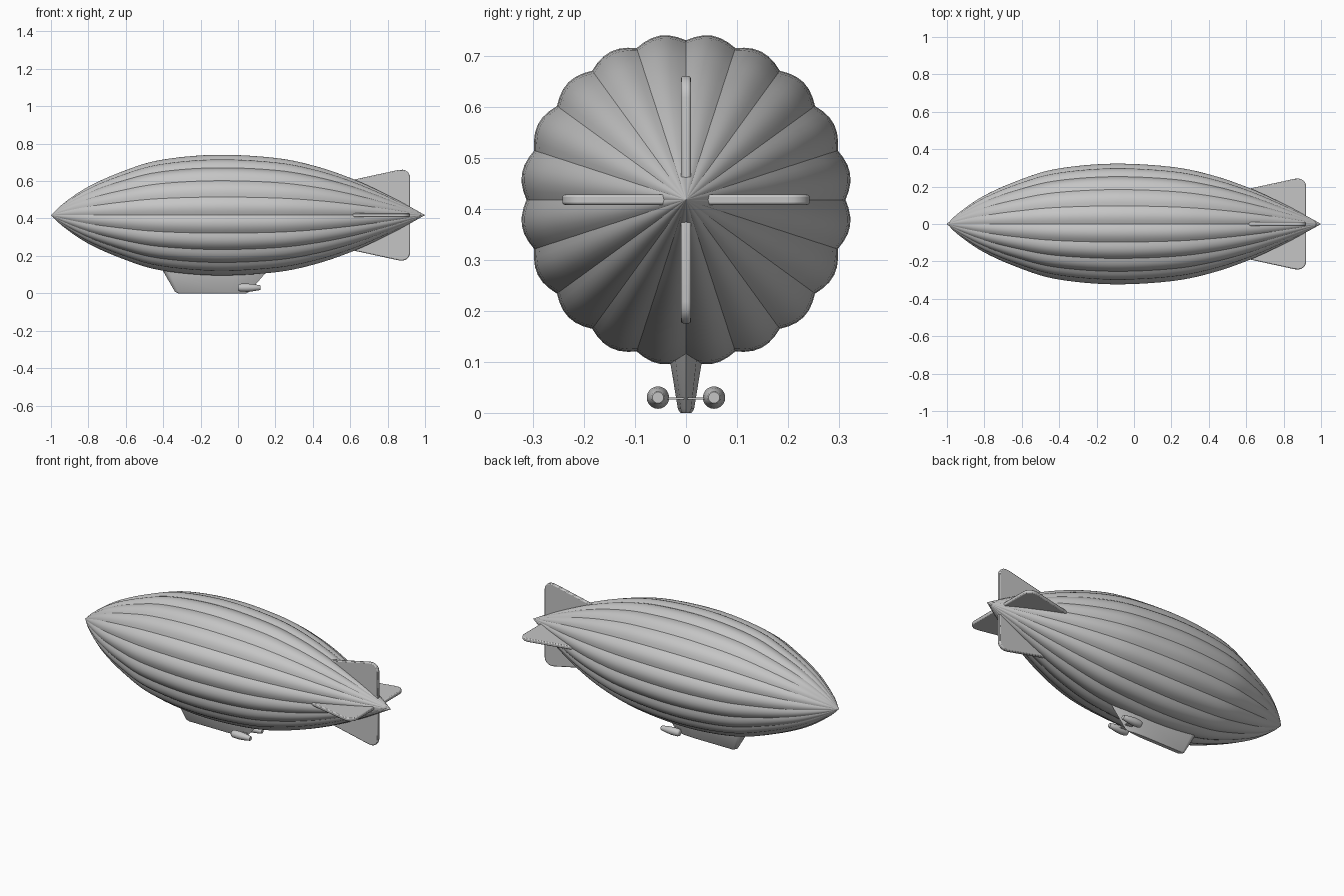
import bpy
import bmesh
import math
from mathutils import Matrix, Vector

cube = bpy.data.objects.get("Cube")
if cube:
    bpy.data.objects.remove(cube, do_unlink=True)

AXIS_Z = 0.418
LOBES = 20
LOBE_STEPS = 6

grey = bpy.data.materials.new("airship grey")
grey.use_nodes = True
grey.diffuse_color = (0.56, 0.56, 0.56, 1)
grey.node_tree.nodes["Principled BSDF"].inputs["Base Color"].default_value = grey.diffuse_color


def finish(name, bm, angle=30, bevel=0):
    """Turn a bmesh into a shaded object with the grey material."""
    bmesh.ops.recalc_face_normals(bm, faces=bm.faces)
    mesh = bpy.data.meshes.new(name)
    bm.to_mesh(mesh)
    bm.free()
    mesh.materials.append(grey)
    obj = bpy.data.objects.new(name, mesh)
    bpy.context.collection.objects.link(obj)
    bpy.ops.object.select_all(action="DESELECT")
    obj.select_set(True)
    bpy.context.view_layer.objects.active = obj
    bpy.ops.object.shade_smooth_by_angle(angle=math.radians(angle))
    if bevel:
        mod = obj.modifiers.new("soft edges", "BEVEL")
        mod.width = bevel
        mod.segments = 2
        mod.limit_method = "ANGLE"
    return obj


def loft(bm, rings, cap=True):
    """Bridge closed rings of points, optionally capping both ends."""
    loops = [[bm.verts.new(p) for p in ring] for ring in rings]
    for a, b in zip(loops, loops[1:]):
        n = len(a)
        for i in range(n):
            j = (i + 1) % n
            bm.faces.new((a[i], a[j], b[j], b[i]))
    if cap:
        bm.faces.new(loops[0])
        bm.faces.new(loops[-1])
    return loops


def smooth_profile(points, steps):
    """Catmull-Rom curve through (x, radius) points."""
    pts = [Vector(p) for p in points]
    pts = [2 * pts[0] - pts[1]] + pts + [2 * pts[-1] - pts[-2]]
    out = []
    for a, b, c, d in zip(pts, pts[1:], pts[2:], pts[3:]):
        for k in range(steps):
            t = k / steps
            out.append(0.5 * (2 * b + (c - a) * t + (2 * a - 5 * b + 4 * c - d) * t * t
                              + (3 * b - a - 3 * c + d) * t ** 3))
    return out + [pts[-2]]


# Envelope: lobed gas bag with creases between the gores
profile = smooth_profile([(-1, 0), (-0.93, 0.066), (-0.8, 0.154), (-0.62, 0.235),
                          (-0.42, 0.297), (-0.12, 0.326), (0.2, 0.309), (0.42, 0.263),
                          (0.62, 0.193), (0.8, 0.109), (0.92, 0.045), (1, 0)], 5)
count = LOBES * LOBE_STEPS
rings = []
for x, r in profile[1:-1]:
    ring = []
    for i in range(count):
        a = math.tau * i / count
        lobed = r * (0.96 + 0.04 * abs(math.sin(a * LOBES / 2)))
        ring.append((x, lobed * math.sin(a), AXIS_Z + lobed * math.cos(a)))
    rings.append(ring)
bm = bmesh.new()
loops = loft(bm, rings, cap=False)
for loop, x in ((loops[0], -1), (loops[-1], 1)):
    tip = bm.verts.new((x, 0, AXIS_Z))
    for i in range(count):
        bm.faces.new((loop[i], loop[(i + 1) % count], tip))
finish("envelope", bm, angle=24)

# Tail fins: one rounded plate turned to four directions
outline = [(0.62, 0.08), (0.605, 0.184), (0.62, 0.19), (0.86, 0.242)]
for k in range(7):
    a = math.radians(100 - k * 100 / 6)
    outline.append((0.877 + 0.043 * math.cos(a), 0.2 + 0.043 * math.sin(a)))
outline += [(0.92, 0.03), (0.85, 0.03)]
for turn, name in enumerate(("top_fin", "left_fin", "bottom_fin", "right_fin")):
    bm = bmesh.new()
    loft(bm, [[(x, y, r) for x, r in outline] for y in (-0.01, 0.01)])
    bm.transform(Matrix.Translation((0, 0, AXIS_Z))
                 @ Matrix.Rotation(-turn * math.pi / 2, 4, "X"))
    finish(name, bm, bevel=0.005)


# Gondola: rounded at the bow, pointed at the stern, narrowing downwards
def hull_plan(bow, stern, half, z):
    length = stern - bow
    side = [(bow + half * (1 - math.cos(a)), half * math.sin(a))
            for a in (math.pi / 8 * k for k in range(1, 5))]
    side += [(bow + length * 0.7, half), (bow + length * 0.88, half * 0.65)]
    return ([(bow, 0, z)] + [(x, y, z) for x, y in side] + [(stern, 0, z)]
            + [(x, -y, z) for x, y in reversed(side)])


bm = bmesh.new()
loft(bm, [hull_plan(-0.32, 0.045, 0.011, 0), hull_plan(-0.337, 0.06, 0.016, 0.008),
          hull_plan(-0.39, 0.14, 0.031, 0.1), hull_plan(-0.41, 0.165, 0.036, 0.135)])
finish("gondola", bm)

# Engine pods on either side of the gondola
for side, name in ((1, "left_engine"), (-1, "right_engine")):
    bm = bmesh.new()
    pod = [(0, 0.013), (0.004, 0.018), (0.015, 0.021), (0.05, 0.022), (0.08, 0.019), (0.118, 0.013),
           (0.121, 0.011)]
    loft(bm, [[(x, side * 0.055 + r * math.cos(math.tau * k / 20),
                0.03 + r * math.sin(math.tau * k / 20)) for k in range(20)] for x, r in pod])
    finish(name, bm, angle=40)

# Thin strut carrying both engines
bm = bmesh.new()
bmesh.ops.create_cube(bm, size=1, matrix=Matrix.Translation((0.045, 0, 0.028))
                      @ Matrix.Diagonal((0.04, 0.09, 0.004, 1)))
finish("engine_strut", bm)
